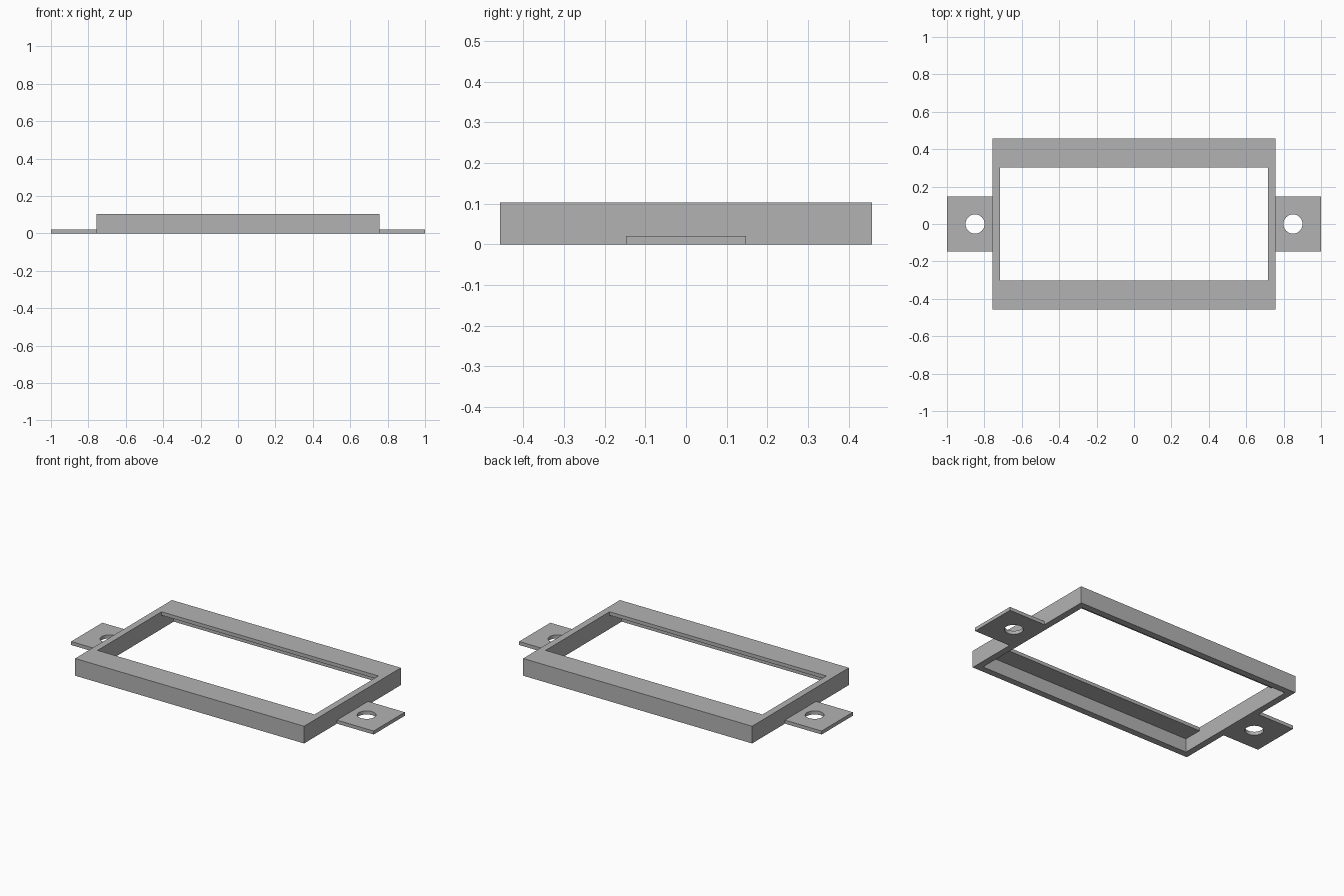
import bpy
import bmesh

cube = bpy.data.objects.get("Cube")
if cube:
    bpy.data.objects.remove(cube, do_unlink=True)

# Plain grey material
grey = bpy.data.materials.new("plain grey")
grey.use_nodes = True
colour = (0.45, 0.45, 0.45, 1)
grey.diffuse_color = colour
grey.node_tree.nodes["Principled BSDF"].inputs["Base Color"].default_value = colour

# Main dimensions
OUT_X, OUT_Y, HEIGHT = 0.757, 0.457, 0.103
IN_X, WALL_Y, LIP_Y = 0.717, 0.417, 0.302
PLATE = 0.021
TAB_Y, HOLE_X, HOLE_R = 0.147, 0.85, 0.051


def finish(bm, name):
    bmesh.ops.recalc_face_normals(bm, faces=bm.faces)
    mesh = bpy.data.meshes.new(name)
    bm.to_mesh(mesh)
    bm.free()
    mesh.materials.append(grey)
    obj = bpy.data.objects.new(name, mesh)
    bpy.context.collection.objects.link(obj)
    return obj


def add_frame():
    """Open rectangular frame, with an inward lip along the top of both long walls."""
    bm = bmesh.new()

    def ring(x, y, z):
        return [bm.verts.new((sx * x, sy * y, z))
                for sx, sy in ((-1, -1), (1, -1), (1, 1), (-1, 1))]

    lip_z = HEIGHT - PLATE
    rings = [ring(IN_X, WALL_Y, 0), ring(OUT_X, OUT_Y, 0),
             ring(OUT_X, OUT_Y, HEIGHT), ring(IN_X, LIP_Y, HEIGHT),
             ring(IN_X, LIP_Y, lip_z), ring(IN_X, WALL_Y, lip_z)]
    bottom, top, lip, under = rings[0], rings[3], rings[4], rings[5]

    # Underside, outer walls and top
    for a, b in zip(rings[:3], rings[1:4]):
        for i in range(4):
            j = (i + 1) % 4
            bm.faces.new((a[i], a[j], b[j], b[i]))

    # Lip edge, lip underside and inner face of the long walls
    for a, b in ((top, lip), (lip, under), (under, bottom)):
        for i, j in ((0, 1), (2, 3)):
            bm.faces.new((a[i], a[j], b[j], b[i]))

    # Inner face of the short walls, stepped around the lips
    for i, j in ((1, 2), (3, 0)):
        bm.faces.new((bottom[i], bottom[j], under[j], lip[j],
                      top[j], top[i], lip[i], under[i]))
    return finish(bm, "frame")


def add_tab(name, side):
    """Flat mounting tab with a round screw hole."""
    bm = bmesh.new()
    bmesh.ops.create_cube(bm, size=1)
    for v in bm.verts:
        v.co.x = side * (1 if v.co.x > 0 else OUT_X)
        v.co.y *= 2 * TAB_Y
        v.co.z = PLATE if v.co.z > 0 else 0
    tab = finish(bm, name)

    bpy.ops.mesh.primitive_cylinder_add(vertices=48, radius=HOLE_R, depth=0.2,
                                        location=(side * HOLE_X, 0, 0))
    cutter = bpy.context.object
    cutter.hide_render = True
    cutter.data.materials.append(grey)
    hole = tab.modifiers.new("screw hole", "BOOLEAN")
    hole.operation = "DIFFERENCE"
    hole.solver = "EXACT"
    hole.object = cutter
    bpy.context.view_layer.objects.active = tab
    bpy.ops.object.modifier_apply(modifier=hole.name)
    bpy.data.objects.remove(cutter, do_unlink=True)

    # Smooth hole wall, sharp edges elsewhere
    bpy.ops.object.select_all(action="DESELECT")
    tab.select_set(True)
    bpy.ops.object.shade_smooth_by_angle()


add_frame()
add_tab("left_tab", 1)
add_tab("right_tab", -1)
